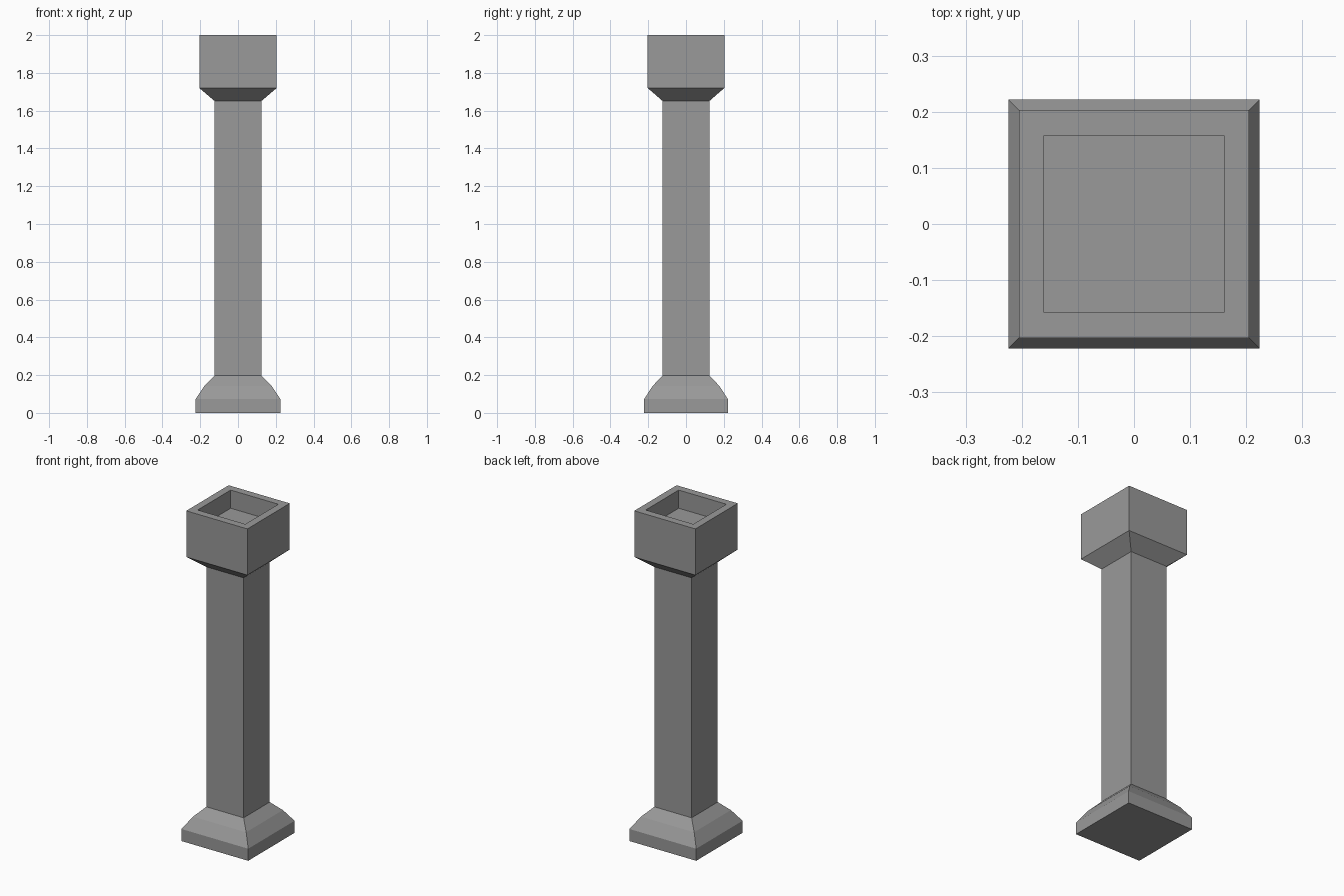
import bpy
import bmesh

if "Cube" in bpy.data.objects:
    bpy.data.objects.remove(bpy.data.objects["Cube"])

# Dark grey stone
stone = bpy.data.materials.new("dark_stone")
stone.diffuse_color = (0.32, 0.32, 0.32, 1.0)
stone.use_nodes = True
stone.node_tree.nodes["Principled BSDF"].inputs["Base Color"].default_value = stone.diffuse_color


def square_loft(name, profile, cap_start=False, cap_end=False):
    """Loft rectangular rings; profile holds (half_x, half_y, z)."""
    bm = bmesh.new()
    rings = []
    for hx, hy, z in profile:
        corners = ((-1, -1), (1, -1), (1, 1), (-1, 1))
        rings.append([bm.verts.new((sx * hx, sy * hy, z)) for sx, sy in corners])
    for a, b in zip(rings, rings[1:]):
        for i in range(4):
            j = (i + 1) % 4
            bm.faces.new((a[i], a[j], b[j], b[i]))
    if cap_start:
        bm.faces.new(rings[0][::-1])
    if cap_end:
        bm.faces.new(rings[-1])
    mesh = bpy.data.meshes.new(name)
    bm.to_mesh(mesh)
    bm.free()
    mesh.materials.append(stone)
    obj = bpy.data.objects.new(name, mesh)
    bpy.context.collection.objects.link(obj)
    return obj


SHAFT = 0.125
SHAFT_LOW, SHAFT_HIGH = 0.197, 1.652

# Plinth with a slightly bulging shoulder
square_loft("base", [
    (0.224, 0.222, 0.0),
    (0.224, 0.222, 0.073),
    (0.178, 0.176, 0.143),
    (SHAFT, SHAFT, SHAFT_LOW),
], cap_start=True)

# Square shaft
square_loft("shaft", [(SHAFT, SHAFT, SHAFT_LOW), (SHAFT, SHAFT, SHAFT_HIGH)])

# Flared capital with a rim and a recessed pocket in its top
square_loft("capital", [
    (SHAFT, SHAFT, SHAFT_HIGH),
    (0.205, 0.203, 1.72),
    (0.205, 0.203, 2.0),
    (0.16, 0.158, 2.0),
    (0.16, 0.158, 1.89),
], cap_end=True)
